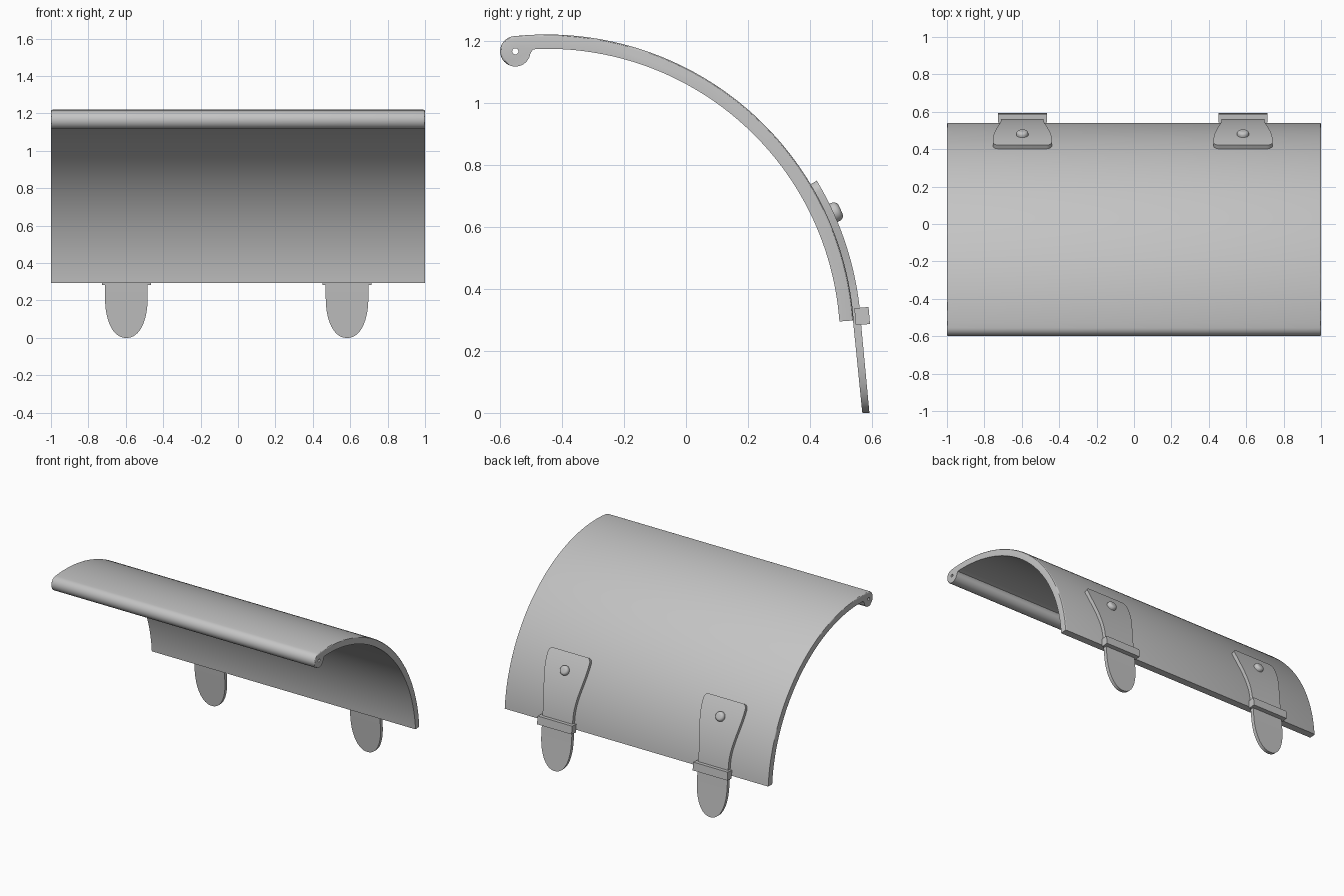
import bpy, bmesh, math
from mathutils import Matrix, Vector

cube = bpy.data.objects.get("Cube")
if cube:
    bpy.data.objects.remove(cube, do_unlink=True)

GREY = (0.55, 0.55, 0.55, 1.0)
mat = bpy.data.materials.new("plain grey")
mat.use_nodes = True
mat.diffuse_color = GREY
mat.node_tree.nodes["Principled BSDF"].inputs["Base Color"].default_value = GREY

# Shell arc in the y-z plane
CY, CZ = -0.45, 0.227
R_OUT, R_IN, R_STRAP = 0.993, 0.947, 1.016
LOW, HIGH = 4.1, 96.1


def polar(radius, degrees, cy=CY, cz=CZ):
    a = math.radians(degrees)
    return cy + radius * math.cos(a), cz + radius * math.sin(a)


def arc(radius, a, b, n, cy=CY, cz=CZ):
    return [polar(radius, a + (b - a) * i / n, cy, cz) for i in range(n + 1)]


def finish(name, bm):
    bmesh.ops.recalc_face_normals(bm, faces=bm.faces)
    mesh = bpy.data.meshes.new(name)
    bm.to_mesh(mesh)
    bm.free()
    mesh.materials.append(mat)
    obj = bpy.data.objects.new(name, mesh)
    bpy.context.collection.objects.link(obj)
    return obj


def activate(obj):
    bpy.ops.object.select_all(action='DESELECT')
    obj.select_set(True)
    bpy.context.view_layer.objects.active = obj


def smooth(obj):
    activate(obj)
    bpy.ops.object.shade_smooth_by_angle(angle=math.radians(30))


# Curved shell with a rolled front edge, extruded along x
curl_r = 0.049
curl = polar(R_OUT - curl_r, HIGH)
profile = arc(R_OUT, LOW, HIGH, 64)
profile += arc(curl_r, HIGH, 350, 28, *curl)[1:]
profile += [(-0.498, 1.165), (-0.493, 1.171)]
profile += arc(R_IN, 92, LOW, 60)

bm = bmesh.new()
cap = bm.faces.new([bm.verts.new((-1, y, z)) for y, z in profile])
ext = bmesh.ops.extrude_face_region(bm, geom=[cap])
bmesh.ops.translate(bm, vec=(2, 0, 0),
                    verts=[v for v in ext["geom"] if isinstance(v, bmesh.types.BMVert)])


def on_outside(v):
    return math.hypot(v.co.y - CY, v.co.z - CZ) > 0.98 or v.co.y < curl[0] - 0.02


# Rounded outer rim at both ends
rim = [e for e in bm.edges
       if e.verts[0].co.x == e.verts[1].co.x and all(on_outside(v) for v in e.verts)]
bmesh.ops.bevel(bm, geom=rim, offset=0.008, segments=3, profile=0.5, affect='EDGES')
shell = finish("curved_shell", bm)

# Pin hole along the rolled edge
bm = bmesh.new()
bmesh.ops.create_cone(bm, cap_ends=True, segments=20, radius1=0.01, radius2=0.01, depth=2.2,
                      matrix=Matrix.Translation((0, *curl)) @ Matrix.Rotation(math.pi / 2, 4, 'Y'))
cutter = finish("pin_hole_cutter", bm)
cutter.hide_render = True
cut = shell.modifiers.new("pin_hole", 'BOOLEAN')
cut.operation = 'DIFFERENCE'
cut.solver = 'EXACT'
cut.object = cutter
activate(shell)
bpy.ops.object.modifier_apply(modifier=cut.name)
bpy.data.objects.remove(cutter, do_unlink=True)
smooth(shell)


# Strap stations: inner point, outer point, half width
TOP = 30.9
TAB = 0.22


def strap_stations():
    rows = []
    corner = 1.8
    angles = [TOP - corner * (1 - math.cos(i * math.pi / 12)) for i in range(7)]
    angles += [TOP - corner - (TOP - corner - LOW) * i / 24 for i in range(1, 25)]
    for a in angles:
        u = min(max((a - 9) / 19, 0), 1)
        half = 0.114 + 0.044 * u * u * (3 - 2 * u)
        v = max(0, (a - TOP + corner) / corner)
        half -= 0.03 * (1 - math.sqrt(max(0, 1 - v * v)))
        rows.append((polar(R_OUT - 0.002, a), polar(R_STRAP, a), half))
    # straight tongue with a rounded tip
    inner, outer = rows[-1][0], rows[-1][1]
    for i in range(17):
        z = TAB * (1 - math.sin(i / 16 * math.pi / 2))
        half = 0.114 * max(0.0005, 1 - (1 - z / TAB) ** 2.2) ** (1 / 2.2)
        f = 1 - z / inner[1]
        rows.append(((inner[0] + 0.03 * f, z), (outer[0] + 0.028 * f, z), half))
    return rows


def make_strap(name, x):
    bm = bmesh.new()
    rings = []
    for inner, outer, half in strap_stations():
        rings.append([bm.verts.new((x + s * half, *p))
                      for p, s in ((inner, -1), (inner, 1), (outer, 1), (outer, -1))])
    for a, b in zip(rings, rings[1:]):
        for i in range(4):
            j = (i + 1) % 4
            bm.faces.new((a[i], a[j], b[j], b[i]))
    bm.faces.new(rings[0])
    bm.faces.new(rings[-1])
    smooth(finish(name, bm))


def make_keeper(name, x):
    bm = bmesh.new()
    place = Matrix.Translation((x, 0.568, 0.312)) @ Matrix.Rotation(math.radians(5), 4, 'X')
    bmesh.ops.create_cube(bm, size=1, matrix=place @ Matrix.Diagonal((0.262, 0.046, 0.055, 1)))
    finish(name, bm)


def make_rivet(name, x):
    bm = bmesh.new()
    a = 24.3
    axis = Vector((0, *polar(1, a, 0, 0)))
    place = Matrix.Translation((x, *polar(R_STRAP, a))) @ axis.to_track_quat('Z', 'Y').to_matrix().to_4x4()
    bmesh.ops.create_cone(bm, cap_ends=True, segments=28, radius1=0.032, radius2=0.032, depth=0.05)
    crown = [e for e in bm.edges if all(v.co.z > 0 for v in e.verts)]
    bmesh.ops.bevel(bm, geom=crown, offset=0.018, segments=5, profile=0.5, affect='EDGES')
    bmesh.ops.transform(bm, matrix=place, verts=bm.verts)
    smooth(finish(name, bm))


for side, x in (("right", -0.597), ("left", 0.583)):
    make_strap(side + "_strap", x)
    make_keeper(side + "_strap_keeper", x)
    make_rivet(side + "_rivet", x)
